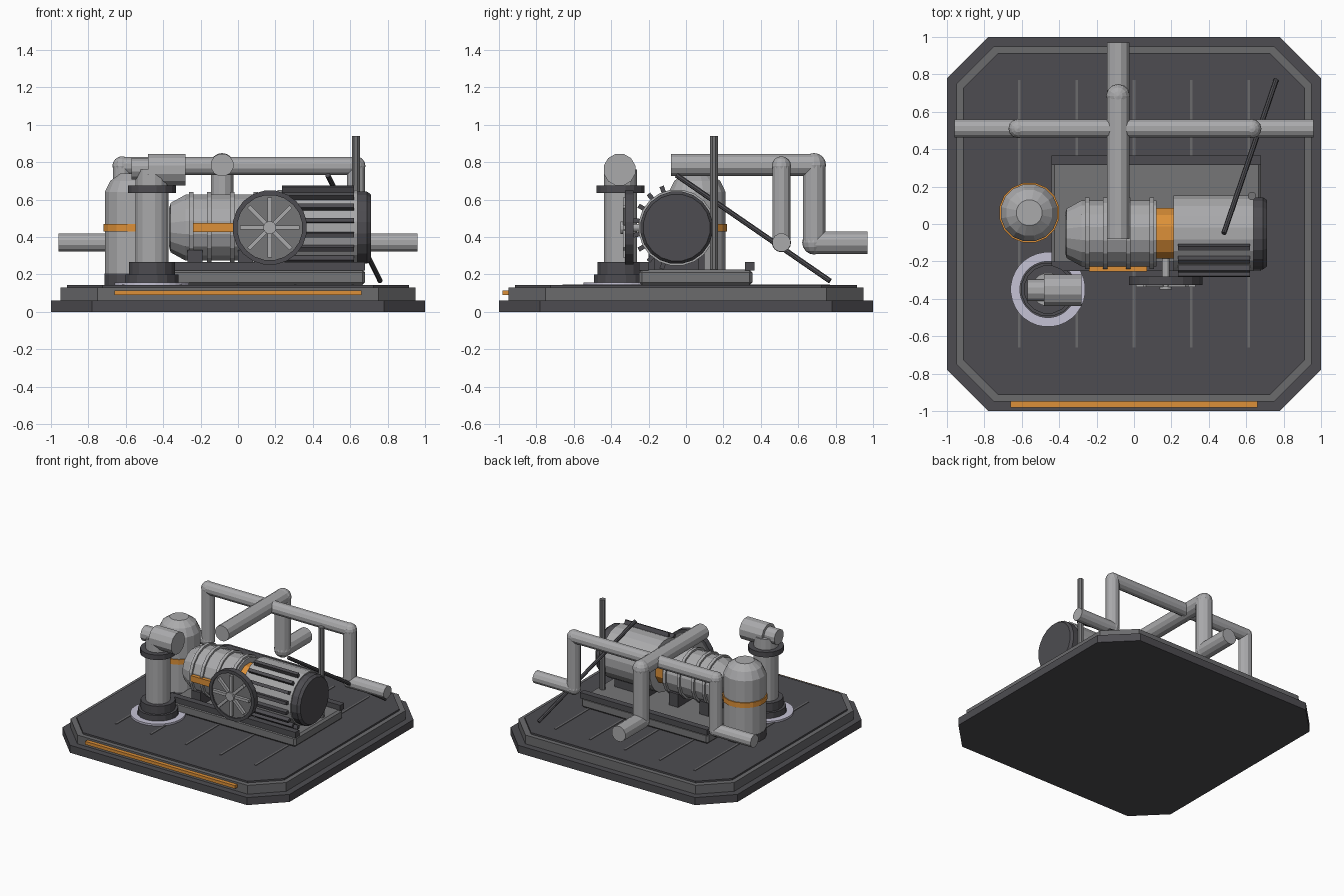
import bpy, bmesh, math
from mathutils import Vector

if "Cube" in bpy.data.objects:
    bpy.data.objects.remove(bpy.data.objects["Cube"])


def material(name, rgb):
    m = bpy.data.materials.new(name)
    m.diffuse_color = (*rgb, 1)
    m.use_nodes = True
    m.node_tree.nodes["Principled BSDF"].inputs["Base Color"].default_value = m.diffuse_color
    return m


DARK = material("charcoal", (0.075, 0.073, 0.082))
MID = material("mid grey", (0.18, 0.18, 0.186))
RIM = material("rim grey", (0.145, 0.145, 0.152))
LIGHT = material("light grey", (0.40, 0.40, 0.41))
ORANGE = material("orange", (0.72, 0.28, 0.04))
PALE = material("pale lilac", (0.56, 0.54, 0.66))


def finish(name, bm, mat):
    bmesh.ops.recalc_face_normals(bm, faces=bm.faces)
    me = bpy.data.meshes.new(name)
    bm.to_mesh(me)
    bm.free()
    me.materials.append(mat)
    ob = bpy.data.objects.new(name, me)
    bpy.context.collection.objects.link(ob)
    return ob


def box(name, lo, hi, mat, bevel=0):
    bm = bmesh.new()
    bmesh.ops.create_cube(bm, size=1)
    for v in bm.verts:
        v.co = [lo[i] + (v.co[i] + 0.5) * (hi[i] - lo[i]) for i in range(3)]
    if bevel:
        bmesh.ops.bevel(bm, geom=bm.edges[:], offset=bevel, segments=1, affect='EDGES')
    return finish(name, bm, mat)


def lathe(name, profile, mat, origin=(0, 0, 0), axis=(0, 0, 1), sides=16, closed=False):
    """Spin (radius, distance) pairs around an axis through origin; ends are capped."""
    bm = bmesh.new()
    q = Vector((0, 0, 1)).rotation_difference(Vector(axis).normalized())
    rings = []
    for r, h in profile:
        ring = []
        for i in range(sides):
            a = math.tau * (i + 0.5) / sides
            p = q @ Vector((r * math.cos(a), r * math.sin(a), h))
            ring.append(bm.verts.new(p + Vector(origin)))
        rings.append(ring)
    pairs = list(zip(rings, rings[1:]))
    if closed:
        pairs.append((rings[-1], rings[0]))
    for a, b in pairs:
        for i in range(sides):
            j = (i + 1) % sides
            bm.faces.new((a[i], a[j], b[j], b[i]))
    if not closed:
        bm.faces.new(rings[0])
        bm.faces.new(rings[-1])
    return finish(name, bm, mat)


def rod(name, a, b, r, mat, sides=12):
    d = Vector(b) - Vector(a)
    return lathe(name, [(r, 0), (r, d.length)], mat, a, d, sides)


def pipe_run(name, points, r):
    """Straight pipes with ball joints at the corners."""
    for a, b in zip(points, points[1:]):
        rod(name, a, b, r, LIGHT)
    for p in points[1:-1]:
        bm = bmesh.new()
        bmesh.ops.create_uvsphere(bm, u_segments=12, v_segments=8, radius=r * 1.03)
        bmesh.ops.translate(bm, verts=bm.verts, vec=p)
        finish(name + "_joint", bm, LIGHT)


def slab(name, half, cut, z0, z1, mat):
    """Square slab with chamfered corners."""
    c = half - cut
    pts = [(c, -half), (half, -c), (half, c), (c, half),
           (-c, half), (-half, c), (-half, -c), (-c, -half)]
    bm = bmesh.new()
    f = bm.faces.new([bm.verts.new((x, y, z0)) for x, y in pts])
    ext = bmesh.ops.extrude_face_region(bm, geom=[f])
    bmesh.ops.translate(bm, vec=(0, 0, z1 - z0),
                        verts=[g for g in ext["geom"] if isinstance(g, bmesh.types.BMVert)])
    return finish(name, bm, mat)


# Platform with stepped edge, deck seams and a front stripe
slab("platform_base", 1.0, 0.22, 0, 0.06, DARK)
slab("platform_step", 0.95, 0.20, 0.06, 0.13, RIM)
slab("platform_deck", 0.915, 0.19, 0.13, 0.143, DARK)
for i in range(-2, 3):
    x = i * 0.307
    box("deck_seam", (x - 0.007, -0.66, 0.14), (x + 0.007, 0.77, 0.147), RIM)
box("front_stripe", (-0.66, -0.98, 0.09), (0.66, -0.945, 0.115), ORANGE)

# Skid and rails under the machine
box("skid", (-0.44, -0.25, 0.143), (0.68, 0.355, 0.225), MID, 0.015)
for y in (-0.25, 0.315):
    box("skid_rail", (-0.44, y, 0.22), (0.68, y + 0.05, 0.265), DARK)

# Machine on a shared axis along x
AXIS = (0, -0.05, 0.45)


def spin_x(name, profile, mat, sides=16):
    return lathe(name, profile, mat, AXIS, (1, 0, 0), sides)


spin_x("pump_body", [(0.10, -0.37), (0.135, -0.36), (0.18, -0.28), (0.18, 0.12)], LIGHT)
for x in (-0.25, -0.155, -0.03, 0.095):
    spin_x("pump_ring", [(0.195, x - 0.012), (0.195, x + 0.012)], LIGHT)
box("pump_stripe", (-0.24, -0.255, 0.427), (0.07, -0.22, 0.475), ORANGE)
for x in (-0.23, 0.04):
    box("pump_foot", (x - 0.04, -0.2, 0.22), (x + 0.04, 0.1, 0.33), DARK)
spin_x("coupling_guard", [(0.14, 0.11), (0.14, 0.22)], ORANGE, 12)
spin_x("motor_body", [(0.205, 0.21), (0.205, 0.64)], LIGHT, 20)
spin_x("motor_cap", [(0.195, 0.63), (0.195, 0.69), (0.18, 0.71)], DARK, 20)
box("motor_foot", (0.28, -0.17, 0.22), (0.58, 0.07, 0.29), DARK)

# Cooling fins on the front half of the motor
for i in range(8):
    a = math.radians(110 + 20 * i)
    fin = box("motor_fin", (0.235, -0.012, -0.02), (0.62, 0.012, 0.02), DARK)
    fin.location = (0, AXIS[1] + 0.215 * math.cos(a), AXIS[2] + 0.215 * math.sin(a))
    fin.rotation_euler.x = a - math.pi / 2

# Flywheel disc with rim, spokes and shaft
HUB = (0.17, 0, 0.45)
lathe("wheel_disc", [(0.19, 0.285), (0.19, 0.315)], MID, HUB, (0, -1, 0), 20)
lathe("wheel_rim", [(0.20, 0.28), (0.20, 0.325), (0.175, 0.325), (0.175, 0.28)],
      DARK, HUB, (0, -1, 0), 20, True)
rod("wheel_shaft", (0.17, -0.05, 0.45), (0.17, -0.29, 0.45), 0.02, LIGHT)
rod("wheel_hub", (0.17, -0.31, 0.45), (0.17, -0.35, 0.45), 0.035, LIGHT)
for i in range(4):
    spoke = box("wheel_spoke", (-0.16, -0.012, -0.011), (0.16, 0.012, 0.011), LIGHT)
    spoke.location = (0.17, -0.325, 0.45)
    spoke.rotation_euler.y = i * math.pi / 4

# Storage tank with dome and band
TANK = (-0.56, 0.06, 0)
lathe("tank_body", [(0.155, 0.2), (0.155, 0.64), (0.125, 0.70), (0.07, 0.74)], LIGHT, TANK)
lathe("tank_base", [(0.157, 0.143), (0.157, 0.205)], DARK, TANK)
lathe("tank_band", [(0.163, 0.43), (0.163, 0.47)], ORANGE, TANK)

# Filter column with ring, flanges and outlet elbow
COL = (-0.46, -0.35, 0)
lathe("floor_ring", [(0.2, 0.143), (0.2, 0.158), (0.15, 0.158), (0.15, 0.143)],
      PALE, COL, sides=32, closed=True)
lathe("column_base", [(0.145, 0.143), (0.145, 0.2), (0.125, 0.2), (0.125, 0.265)], DARK, COL)
lathe("column_tube", [(0.09, 0.2), (0.09, 0.76)], LIGHT, COL)
lathe("column_flange", [(0.13, 0.635), (0.13, 0.675)], DARK, COL)
rod("outlet_stub", (-0.57, -0.355, 0.765), (-0.45, -0.355, 0.765), 0.06, LIGHT)
rod("outlet_pipe", (-0.48, -0.355, 0.76), (-0.28, -0.355, 0.76), 0.087, LIGHT)

# Pipework
pipe_run("header_pipe", [(-0.96, 0.51, 0.37), (-0.62, 0.51, 0.37), (-0.62, 0.51, 0.78),
                         (0.63, 0.51, 0.78), (0.63, 0.51, 0.37), (0.96, 0.51, 0.37)], 0.05)
pipe_run("main_pipe", [(-0.085, -0.08, 0.785), (-0.085, 0.685, 0.785),
                       (-0.085, 0.685, 0.37), (-0.085, 0.97, 0.37)], 0.062)

# Post and leaning lever
rod("post", (0.63, 0.15, 0.2), (0.63, 0.15, 0.94), 0.023, MID, 8)
rod("lever", (0.48, -0.05, 0.73), (0.76, 0.77, 0.165), 0.014, DARK, 8)
